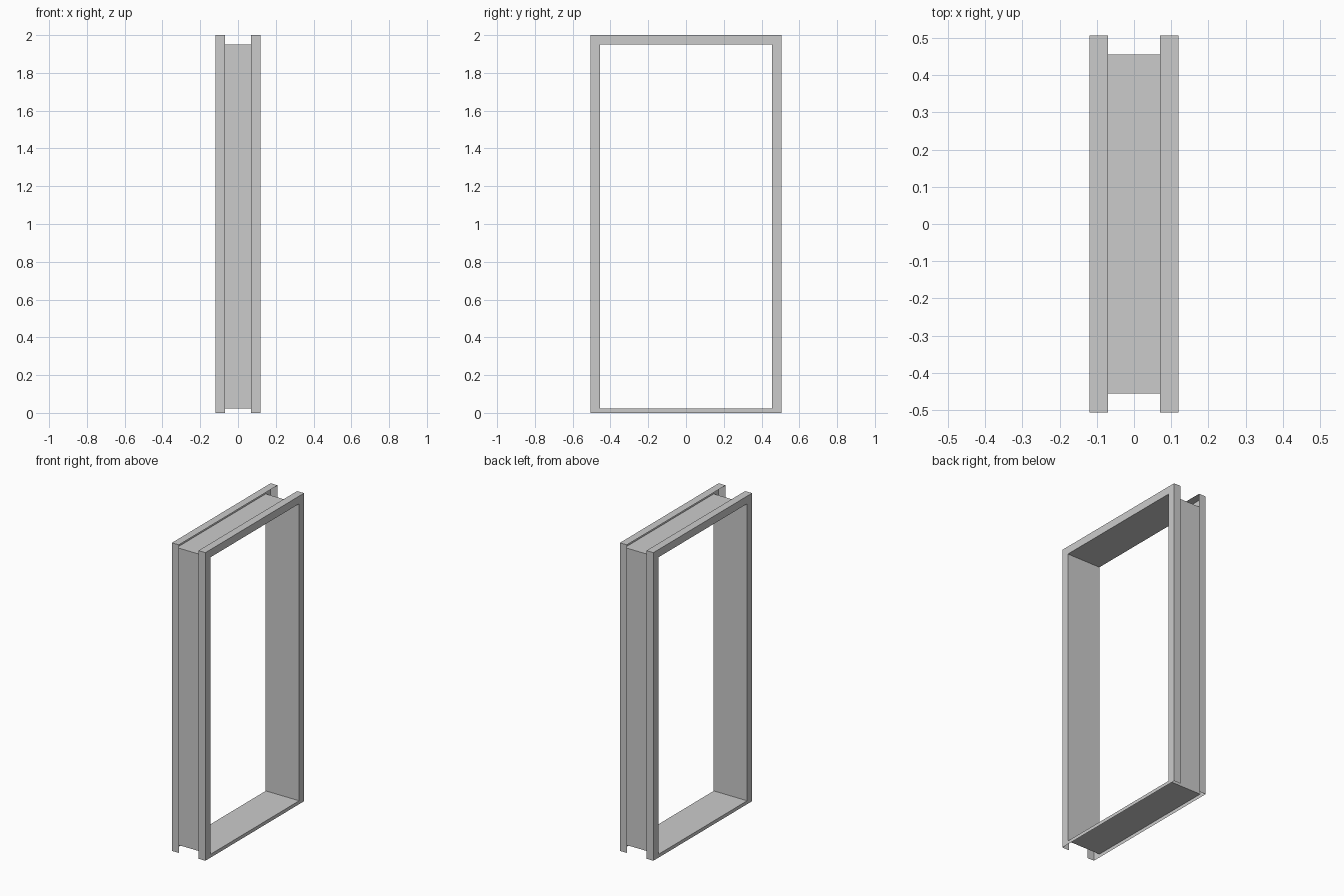
import bpy

if "Cube" in bpy.data.objects:
    bpy.data.objects.remove(bpy.data.objects["Cube"])

HALF_DEPTH = 0.12   # frame depth / 2 (x)
LIP_X = 0.07        # inner edge of the folded-back lips
OUT_Y, IN_Y = 0.506, 0.456
TOP, HEAD, SILL = 2.0, 1.95, 0.022

# Paths in the y-z plane: outer edge and opening edge, matched corner for corner
outer = [(-OUT_Y, 0), (-OUT_Y, TOP), (OUT_Y, TOP), (OUT_Y, 0)]
inner = [(-IN_Y, SILL), (-IN_Y, HEAD), (IN_Y, HEAD), (IN_Y, SILL)]


def strip(name, path_a, xa, path_b, xb, closed, mirror):
    """Folded sheet bridging two matching paths at depths xa and xb."""
    n = len(path_a)
    verts = [(xa, y, z) for y, z in path_a] + [(xb, y, z) for y, z in path_b]
    faces = [(i, (i + 1) % n, n + (i + 1) % n, n + i)
             for i in range(n if closed else n - 1)]
    mesh = bpy.data.meshes.new(name)
    mesh.from_pydata(verts, [], faces)
    obj = bpy.data.objects.new(name, mesh)
    bpy.context.collection.objects.link(obj)
    if mirror:
        obj.modifiers.new("Mirror", 'MIRROR').use_axis = (True, False, False)
    return obj


# Lining around the opening: jambs, head and sill
strip("opening_lining", inner, -HALF_DEPTH, inner, HALF_DEPTH, True, False)
# Flat face trims on both sides of the wall
strip("face_trim", inner, HALF_DEPTH, outer, HALF_DEPTH, True, True)
# Lips folded back toward the wall on jambs and head, open at the sill
strip("return_lip", outer, HALF_DEPTH, outer, LIP_X, False, True)
